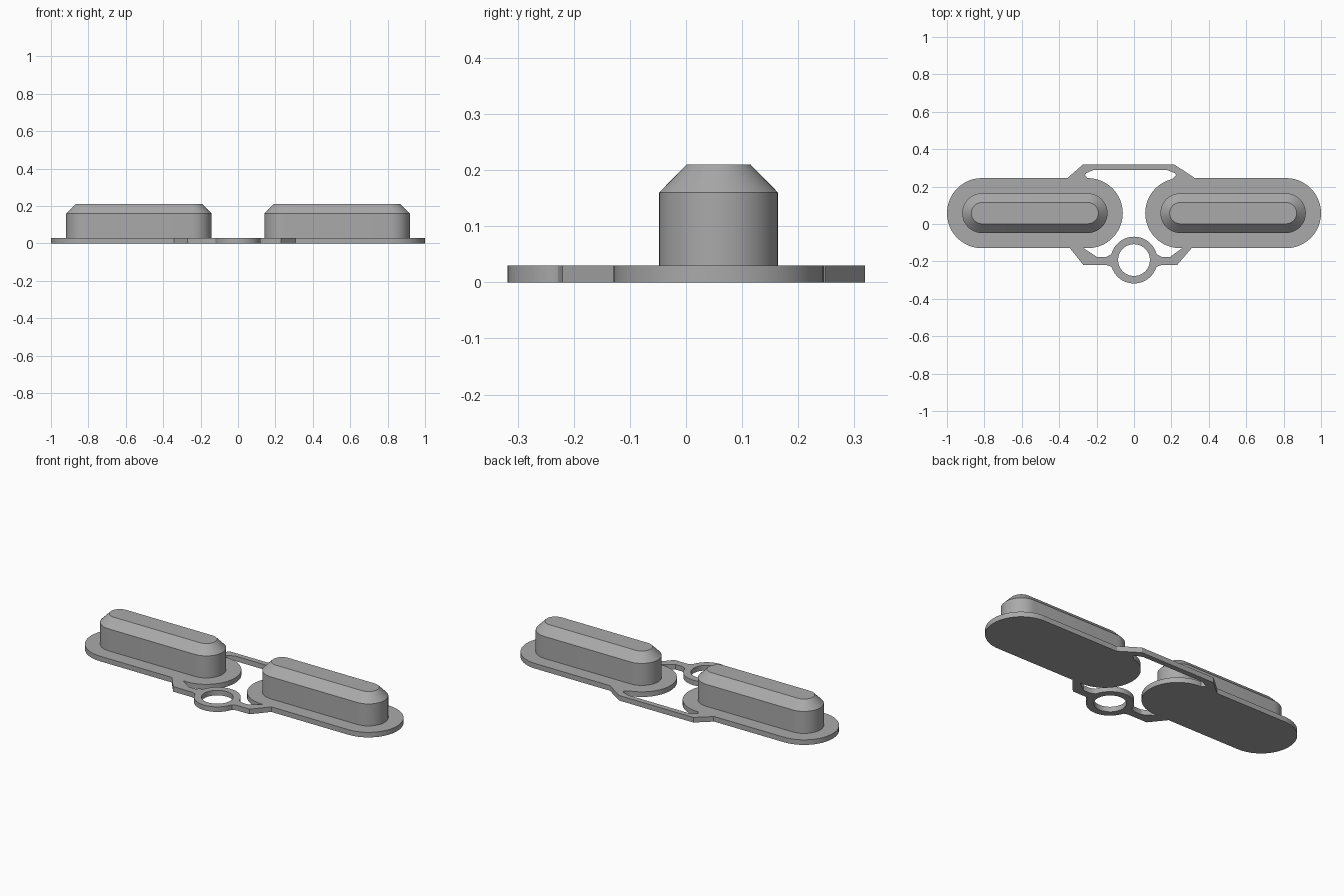
import bpy, bmesh
from math import sin, cos, pi, radians

cube = bpy.data.objects.get("Cube")
if cube:
    bpy.data.objects.remove(cube, do_unlink=True)

THICK = 0.03          # plate thickness
PAD_X, PAD_Y = 0.53, 0.058
STRAIGHT = 0.2825     # half length of the straight sides
RING_Y = -0.193

grey = bpy.data.materials.new("mid_grey")
grey.use_nodes = True
colour = (0.40, 0.40, 0.40, 1)
grey.diffuse_color = colour
grey.node_tree.nodes["Principled BSDF"].inputs["Base Color"].default_value = colour


def stadium(cx, cy, half, r, steps=24):
    """Outline of a slot shape, anticlockwise."""
    right = [(cx + half + r * cos(a), cy + r * sin(a))
             for a in (-pi / 2 + pi * i / steps for i in range(steps + 1))]
    left = [(cx - half + r * cos(a), cy + r * sin(a))
            for a in (pi / 2 + pi * i / steps for i in range(steps + 1))]
    return right + left


def circle(cx, cy, r, n=64):
    return [(cx + r * cos(2 * pi * i / n), cy + r * sin(2 * pi * i / n)) for i in range(n)]


def loft(name, layers):
    """Closed solid through stacked (outline, z) layers."""
    bm = bmesh.new()
    rings = [[bm.verts.new((x, y, z)) for x, y in pts] for pts, z in layers]
    n = len(rings[0])
    for low, high in zip(rings, rings[1:]):
        for i in range(n):
            j = (i + 1) % n
            bm.faces.new((low[i], low[j], high[j], high[i]))
    bm.faces.new(rings[0][::-1])
    bm.faces.new(rings[-1])
    bmesh.ops.recalc_face_normals(bm, faces=bm.faces)
    mesh = bpy.data.meshes.new(name)
    bm.to_mesh(mesh)
    bm.free()
    mesh.materials.append(grey)
    obj = bpy.data.objects.new(name, mesh)
    bpy.context.collection.objects.link(obj)
    return obj


def activate(obj):
    bpy.ops.object.select_all(action='DESELECT')
    obj.select_set(True)
    bpy.context.view_layer.objects.active = obj


def combine(target, tool, operation):
    activate(target)
    mod = target.modifiers.new(operation.lower(), 'BOOLEAN')
    mod.operation, mod.object, mod.solver = operation, tool, 'EXACT'
    bpy.ops.object.modifier_apply(modifier=mod.name)
    bpy.data.objects.remove(tool, do_unlink=True)


def prism(name, pts):
    return loft(name, [(pts, 0), (pts, THICK)])


# Base plate: two pads, rear strap, front arms and ring joined into one sheet
rear = [(-0.353, 0.235), (-0.353, 0.248), (-0.272, 0.319), (0.214, 0.319), (0.322, 0.248),
        (0.322, 0.235), (0.20, 0.235), (0.226, 0.262), (0.218, 0.272), (0.178, 0.288),
        (-0.218, 0.288), (-0.255, 0.272), (-0.263, 0.262), (-0.24, 0.235)]
left_arm = [(0.325, -0.11), (0.23, -0.22), (0.145, -0.22), (0.122, -0.228), (0.095, -0.262),
            (0.09, -0.19), (0.103, -0.137), (0.125, -0.165), (0.15, -0.176),
            (0.193, -0.176), (0.262, -0.126), (0.25, -0.11)]
right_arm = [(-0.358, -0.11), (-0.27, -0.22), (-0.145, -0.22), (-0.122, -0.228),
             (-0.095, -0.262), (-0.09, -0.19), (-0.103, -0.137), (-0.125, -0.165),
             (-0.15, -0.176), (-0.198, -0.176), (-0.275, -0.126), (-0.25, -0.11)]

plate = prism("base_plate", stadium(PAD_X, PAD_Y, STRAIGHT, 0.1875))
combine(plate, prism("pad", stadium(-PAD_X, PAD_Y, STRAIGHT, 0.1875)), 'UNION')
for pts in (rear, circle(0, RING_Y, 0.125), left_arm, right_arm):
    combine(plate, prism("piece", pts), 'UNION')
hole = circle(0, RING_Y, 0.085)
combine(plate, loft("hole", [(hole, -0.1), (hole, 0.1)]), 'DIFFERENCE')

# Raised buttons with chamfered tops
parts = [plate]
for side, name in ((1, "left_button"), (-1, "right_button")):
    body = stadium(side * PAD_X, PAD_Y, STRAIGHT, 0.106)
    top = stadium(side * PAD_X, PAD_Y, STRAIGHT, 0.057)
    parts.append(loft(name, [(body, THICK / 2), (body, 0.16), (top, 0.21)]))

for obj in parts:
    activate(obj)
    bpy.ops.object.shade_smooth_by_angle(angle=radians(25))
